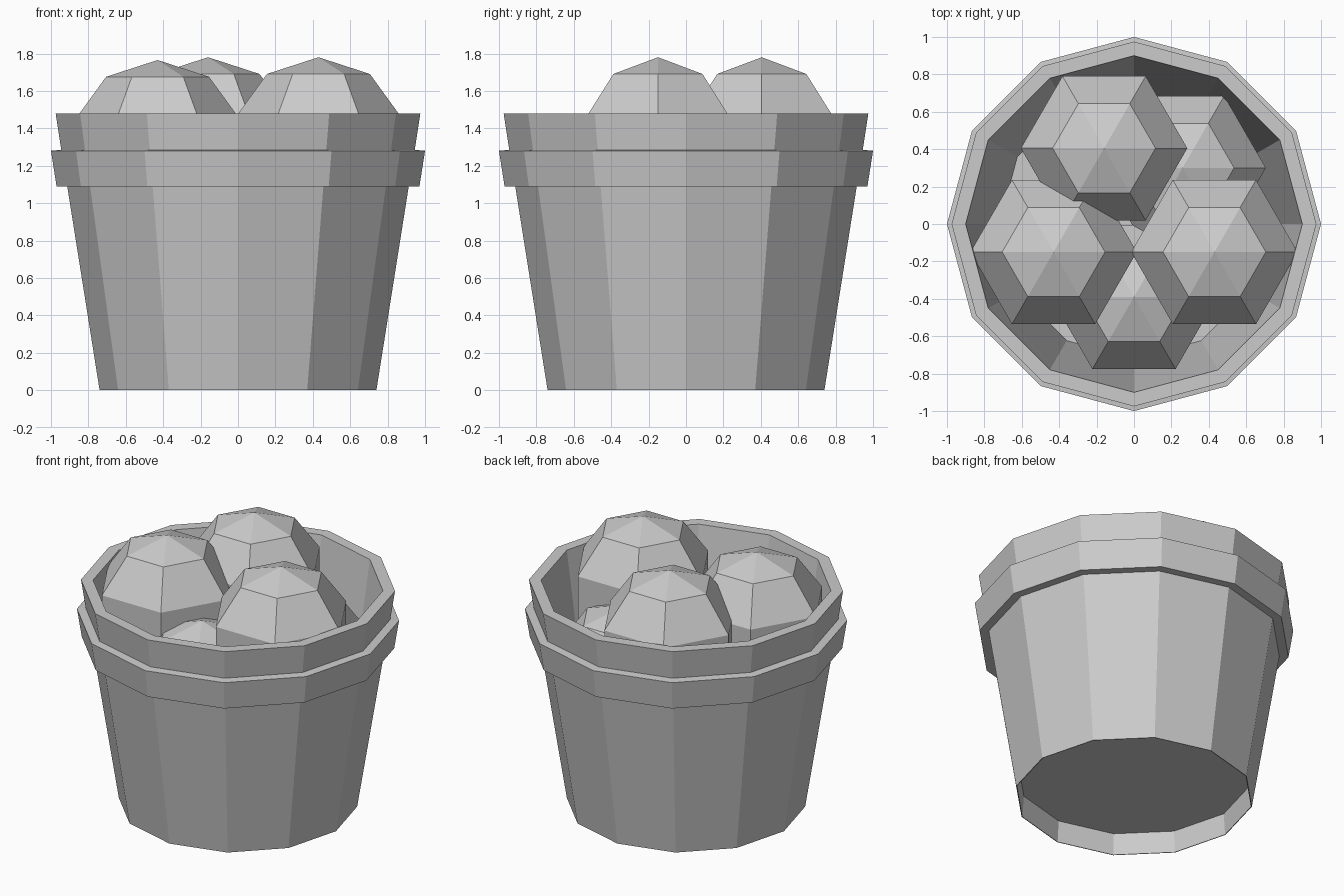
import bpy, bmesh
from math import cos, sin, pi

if "Cube" in bpy.data.objects:
    bpy.data.objects.remove(bpy.data.objects["Cube"])

SIDES = 12


def lathe(name, profile):
    """Revolve an (r, z) profile into a flat-sided 12-gon body; r = 0 ends close to a point."""
    bm = bmesh.new()
    rings = []
    for r, z in profile:
        if r == 0:
            rings.append([bm.verts.new((0, 0, z))] * SIDES)
        else:
            rings.append([bm.verts.new((r * cos(2 * pi * i / SIDES),
                                        r * sin(2 * pi * i / SIDES), z))
                          for i in range(SIDES)])
    for a, b in zip(rings, rings[1:]):
        for i in range(SIDES):
            j = (i + 1) % SIDES
            corners = list(dict.fromkeys((a[i], a[j], b[j], b[i])))
            bm.faces.new(corners)
    bmesh.ops.recalc_face_normals(bm, faces=bm.faces)
    bmesh.ops.dissolve_limit(bm, angle_limit=0.01, verts=bm.verts, edges=bm.edges)
    mesh = bpy.data.meshes.new(name)
    bm.to_mesh(mesh)
    bm.free()
    obj = bpy.data.objects.new(name, mesh)
    bpy.context.collection.objects.link(obj)
    return obj


# Bucket: recessed base, tapered wall, protruding band, upper rim, hollow inside
lathe("bucket", [
    (0, 0.145), (0.725, 0.145), (0.735, 0.0), (0.74, 0.0),
    (0.913, 1.09), (0.97, 1.09), (1.0, 1.28), (0.945, 1.285),
    (0.975, 1.48), (0.90, 1.48), (0.72, 0.16), (0, 0.16),
])

# Fruit: low-poly balls, three on top and two beneath
balls = [
    (-0.43, -0.15, 1.297), (0.43, -0.15, 1.312), (-0.16, 0.405, 1.312),
    (0.0, -0.39, 0.92), (0.26, 0.30, 0.92),
]
for n, pos in enumerate(balls, 1):
    bpy.ops.mesh.primitive_uv_sphere_add(segments=6, ring_count=5, radius=0.468,
                                         location=pos, rotation=(0, 0, pi / 2))
    bpy.context.object.name = f"fruit_{n}"
